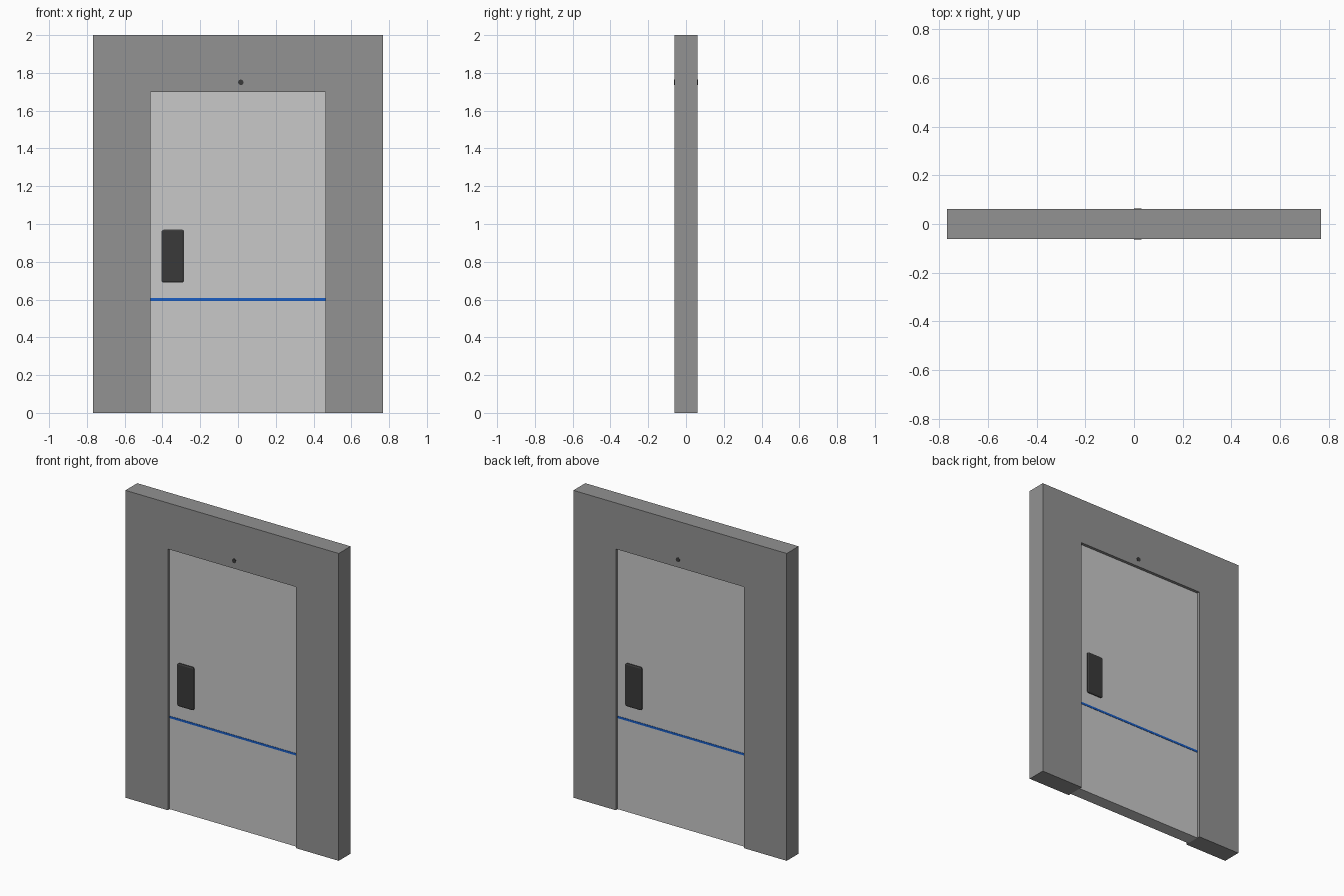
import bpy, bmesh, math
from mathutils import Matrix

if "Cube" in bpy.data.objects:
    bpy.data.objects.remove(bpy.data.objects["Cube"])

def mat(name, rgb):
    m = bpy.data.materials.new(name)
    m.diffuse_color = (*rgb, 1)
    m.use_nodes = True
    m.node_tree.nodes["Principled BSDF"].inputs["Base Color"].default_value = m.diffuse_color
    return m

FRAME = mat("frame_grey", (0.287, 0.287, 0.287))
PANEL = mat("panel_light_grey", (0.58, 0.58, 0.58))
DARK = mat("dark_plastic", (0.042, 0.042, 0.042))
BLUE = mat("stripe_blue", (0.01, 0.11, 0.55))

HW, HD, OW, OT, DD = 0.768, 0.061, 0.462, 1.70, 0.042

def finish(bm, name, material):
    bmesh.ops.recalc_face_normals(bm, faces=bm.faces)
    me = bpy.data.meshes.new(name)
    bm.to_mesh(me)
    bm.free()
    me.materials.append(material)
    ob = bpy.data.objects.new(name, me)
    bpy.context.collection.objects.link(ob)
    return ob

def prism(name, profile, y0, y1, material, turn=0.0, inset=0.0):
    """Extrude an x-z profile along y; inset narrows the outer end into a chamfer."""
    bm = bmesh.new()
    face = bm.faces.new([bm.verts.new((x, y0, z)) for x, z in profile])
    top = bmesh.ops.extrude_face_region(bm, geom=[face])["geom"]
    bmesh.ops.translate(bm, vec=(0, y1 - y0, 0),
                        verts=[v for v in top if isinstance(v, bmesh.types.BMVert)])
    if inset:
        bm.faces.ensure_lookup_table()
        bmesh.ops.recalc_face_normals(bm, faces=bm.faces)
        outer = [f for f in bm.faces if all(abs(v.co.y - y1) < 1e-6 for v in f.verts)]
        bmesh.ops.inset_region(bm, faces=outer, thickness=inset, depth=inset * 0.6)
    bm.transform(Matrix.Rotation(turn, 4, 'Z'))
    return finish(bm, name, material)

def rect(x0, x1, z0, z1):
    return [(x0, z0), (x1, z0), (x1, z1), (x0, z1)]

def rounded(x0, x1, z0, z1, r, n=4):
    pts = []
    for i, (cx, cz) in enumerate([(x1 - r, z1 - r), (x0 + r, z1 - r),
                                  (x0 + r, z0 + r), (x1 - r, z0 + r)]):
        for k in range(n + 1):
            a = math.pi / 2 * (i + k / n)
            pts.append((cx + r * math.cos(a), cz + r * math.sin(a)))
    return pts

# Door surround
prism("door_frame", [(-HW, 0), (-OW, 0), (-OW, OT), (OW, OT), (OW, 0),
                     (HW, 0), (HW, 2), (-HW, 2)], -HD, HD, FRAME)

# Recessed door leaf
prism("door_panel", rect(-OW, OW, 0, OT), -DD, DD, PANEL)

# Fittings on both faces
for side, turn, sx in (("front", 0.0, 1), ("back", math.pi, -1)):
    prism(side + "_stripe", rect(-OW, OW, 0.593, 0.607), -DD, -DD - 0.002, BLUE, turn)
    prism(side + "_handle_plate", rounded(-0.405, -0.285, 0.69, 0.97, 0.012),
          -DD, -DD - 0.005, DARK, turn, inset=0.008)
    c = sx * 0.015
    dot = [(c + 0.015 * math.cos(k * math.pi / 4), 1.75 + 0.015 * math.sin(k * math.pi / 4))
           for k in range(8)]
    prism(side + "_sensor", dot, -HD, -HD - 0.002, DARK, turn)
